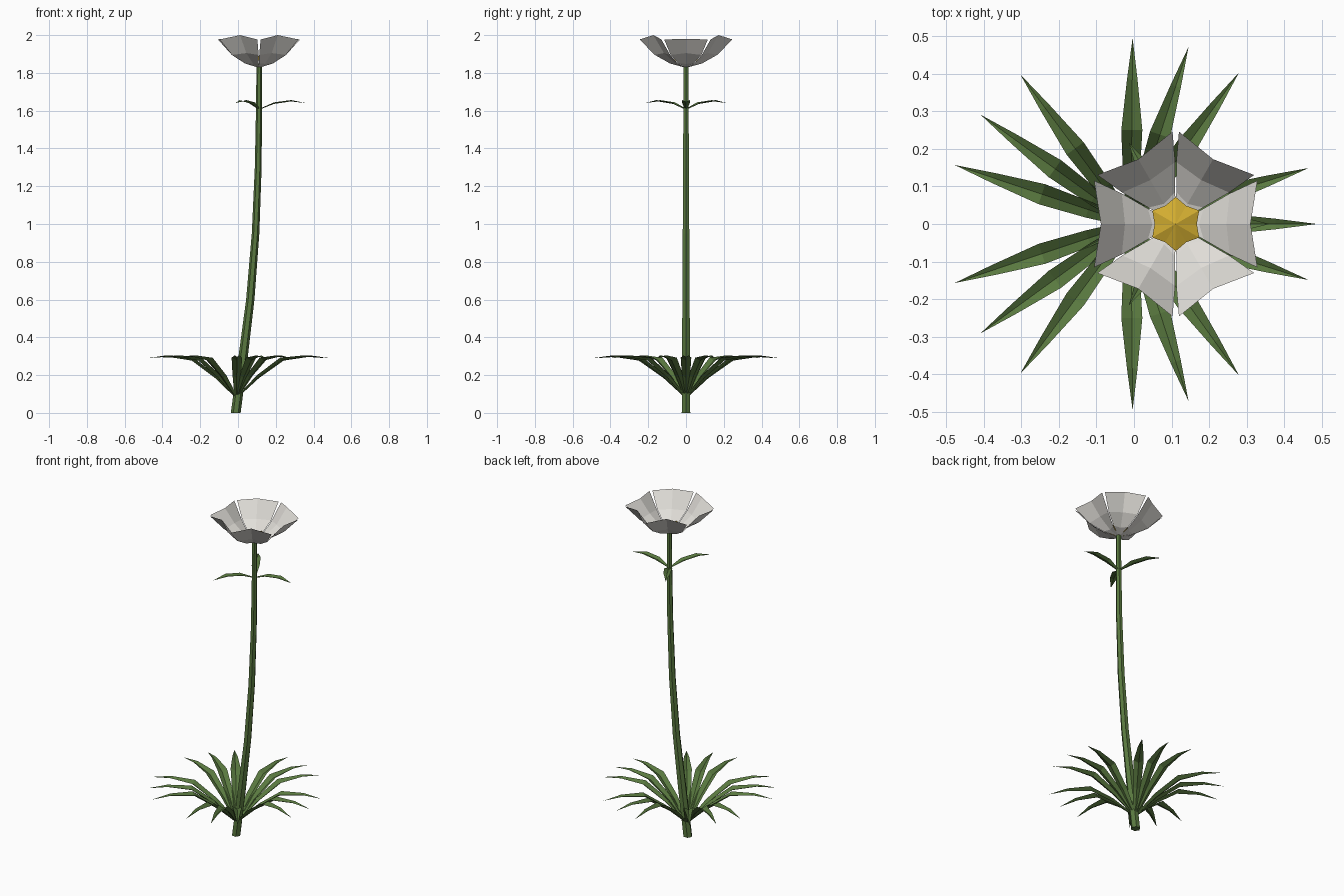
import bpy, math
from mathutils import Vector

if "Cube" in bpy.data.objects:
    bpy.data.objects.remove(bpy.data.objects["Cube"])


def material(name, rgb):
    m = bpy.data.materials.new(name)
    m.diffuse_color = (*rgb, 1)
    m.use_nodes = True
    m.node_tree.nodes["Principled BSDF"].inputs["Base Color"].default_value = m.diffuse_color
    return m


GREEN = material("leaf_green", (0.10, 0.19, 0.05))
WHITE = material("petal_white", (0.75, 0.73, 0.69))
YELLOW = material("centre_yellow", (0.65, 0.42, 0.03))


def make(name, verts, faces, mat):
    me = bpy.data.meshes.new(name)
    me.from_pydata(verts, [], faces)
    me.materials.append(mat)
    ob = bpy.data.objects.new(name, me)
    bpy.context.collection.objects.link(ob)
    return ob


def polar(c, r, a, z, side=0.0):
    """Point at distance r along angle a, shifted sideways."""
    return Vector((c[0] + r * math.cos(a) - side * math.sin(a),
                   c[1] + r * math.sin(a) + side * math.cos(a), z))


def leaf(name, c, deg, rows):
    """V-folded leaf; rows are (distance, height, half width, fold), last row is the tip."""
    a, verts, faces = math.radians(deg), [], []
    for r, z, w, fold in rows[:-1]:
        verts += [polar(c, r, a, z + fold, -w), polar(c, r, a, z), polar(c, r, a, z + fold, w)]
    for i in range(len(rows) - 2):
        k = 3 * i
        faces += [(k, k + 3, k + 4, k + 1), (k + 1, k + 4, k + 5, k + 2)]
    verts.append(polar(c, rows[-1][0], a, rows[-1][1]))
    t = len(verts) - 1
    faces += [(t - 3, t, t - 2), (t - 2, t, t - 1)]
    make(name, verts, faces, GREEN)


# Stem: six-sided tapering tube along a gentle bend
path = [(-0.012, 0, 0.026), (0.025, 0.28, 0.025), (0.065, 0.6, 0.022), (0.093, 0.95, 0.020),
        (0.107, 1.3, 0.018), (0.111, 1.6, 0.016), (0.112, 1.85, 0.014)]
N = 6
verts = []
for x, z, r in path:
    verts += [polar((x, 0), r, math.tau * i / N, z) for i in range(N)]
faces = [(k * N + i, k * N + (i + 1) % N, (k + 1) * N + (i + 1) % N, (k + 1) * N + i)
         for k in range(len(path) - 1) for i in range(N)]
faces += [tuple(reversed(range(N))), tuple(range(len(verts) - N, len(verts)))]
make("stem", verts, faces, GREEN)

# Base leaves: five groups of three
base_rows = [(0.0, 0.075, 0.010, 0.006), (0.12, 0.185, 0.022, 0.014), (0.25, 0.277, 0.028, 0.015),
             (0.385, 0.297, 0.014, 0.008), (0.495, 0.29, 0, 0)]
for g in range(5):
    for k in (-1, 0, 1):
        leaf(f"base_leaf_{g}_{k + 1}", (-0.008, 0), 72 * g + 17.5 * k, base_rows)

# Upper stem leaves
upper_rows = [(0.0, 1.605, 0.006, 0.004), (0.08, 1.636, 0.022, 0.008),
              (0.17, 1.649, 0.020, 0.007), (0.25, 1.64, 0, 0)]
for k in range(3):
    leaf(f"upper_leaf_{k}", (0.111, 0), 120 * k, upper_rows)

# Petals: six wedges, (edge radius, edge z, middle radius, middle z, half angle)
HEAD = (0.111, 0)
for p in range(6):
    top = 1.98 if p % 3 == 0 else 2.0
    rows = [(0.012, 1.83, 0.010, 1.83, 30), (0.085, 1.85, 0.062, 1.848, 29),
            (0.165, 1.895, 0.135, 1.905, 29.5), (0.246, 1.977, 0.199, top, 28)]
    verts, faces = [], []
    for er, ez, mr, mz, h in rows:
        for d in (-1, 0, 1):
            a = math.radians(60 * p + d * h)
            verts.append(polar(HEAD, er if d else mr, a, ez if d else mz))
    for i in range(3):
        k = 3 * i
        faces += [(k, k + 3, k + 4, k + 1), (k + 1, k + 4, k + 5, k + 2)]
    make(f"petal_{p}", verts, faces, WHITE)

# Flower centre: low star-shaped dome with points between the petals
verts = [polar(HEAD, 0.072 if i % 2 else 0.056, math.radians(30 * i), 1.866) for i in range(12)]
verts.append(Vector((HEAD[0], 0, 1.89)))
make("flower_centre", verts, [(i, (i + 1) % 12, 12) for i in range(12)], YELLOW)
